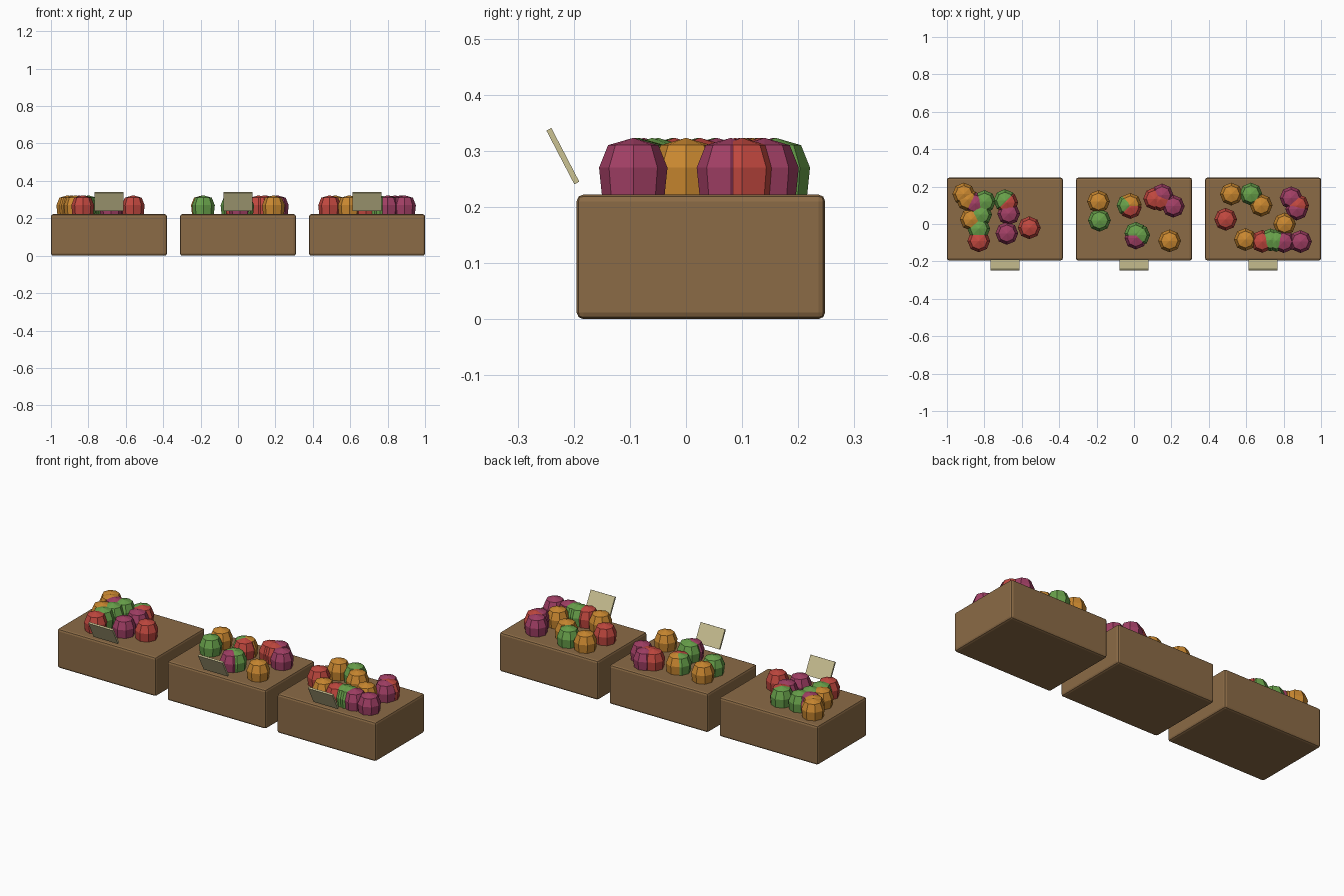
import bpy, bmesh, math

if "Cube" in bpy.data.objects:
    bpy.data.objects.remove(bpy.data.objects["Cube"])

def mat(name, rgb):
    m = bpy.data.materials.new(name)
    m.diffuse_color = (*rgb, 1)
    m.use_nodes = True
    m.node_tree.nodes["Principled BSDF"].inputs["Base Color"].default_value = m.diffuse_color
    return m

WOOD = mat("brown wood", (0.26, 0.147, 0.061))
CARD = mat("cream card", (0.60, 0.54, 0.29))
FRUIT = {
    "r": mat("red", (0.54, 0.065, 0.05)),
    "o": mat("orange", (0.60, 0.25, 0.03)),
    "g": mat("green", (0.14, 0.36, 0.07)),
    "m": mat("plum", (0.36, 0.05, 0.13)),
}

def link(name, bm, material):
    me = bpy.data.meshes.new(name)
    bmesh.ops.recalc_face_normals(bm, faces=bm.faces)
    bm.to_mesh(me)
    bm.free()
    me.materials.append(material)
    ob = bpy.data.objects.new(name, me)
    bpy.context.collection.objects.link(ob)
    return ob

def box(name, loc, size, material, bevel=0.0, rx=0.0):
    bm = bmesh.new()
    bmesh.ops.create_cube(bm, size=1)
    bmesh.ops.scale(bm, vec=size, verts=bm.verts)
    if bevel:
        bmesh.ops.bevel(bm, geom=bm.edges[:], offset=bevel, segments=2,
                        profile=0.5, affect='EDGES')
    ob = link(name, bm, material)
    ob.location = loc
    ob.rotation_euler = (rx, 0, 0)
    return ob

# Eight-sided fruit: (radius, height) rings between two poles
RINGS = [(0.042, 0.195), (0.056, 0.222), (0.061, 0.270), (0.045, 0.310)]

def fruit(name, x, y, material, n=8):
    bm = bmesh.new()
    loops = [[bm.verts.new((r * math.cos(2 * math.pi * i / n),
                            r * math.sin(2 * math.pi * i / n), z)) for i in range(n)]
             for r, z in RINGS]
    low, top = bm.verts.new((0, 0, 0.185)), bm.verts.new((0, 0, 0.323))
    for i in range(n):
        j = (i + 1) % n
        for a, b in zip(loops, loops[1:]):
            bm.faces.new((a[i], a[j], b[j], b[i]))
        bm.faces.new((low, loops[0][j], loops[0][i]))
        bm.faces.new((top, loops[-1][i], loops[-1][j]))
    link(name, bm, material).location = (x, y, 0)

# Fruit per crate: colour, x and y in hundredths, relative to the crate centre
PILES = [
    [("o", -22, 16), ("o", -20, 13), ("m", -16, 11), ("g", -11, 12), ("g", -13, 5),
     ("o", -18, 2.5), ("g", -14, -2.5), ("r", -14, -9), ("g", 0, 12.5), ("r", 1, 11.5),
     ("m", 2, 5.5), ("m", 1, -5), ("r", 13, -2)],
    [("o", -19, 12), ("g", -18.5, 2), ("r", -2, 8.8), ("g", -3.2, 10), ("o", -2, 10.5),
     ("r", 11, 13.5), ("m", 15, 15.5), ("r", 14, 13), ("m", 21, 9.5),
     ("g", 1, -5), ("m", 1, -7.5), ("g", 2.5, -6), ("o", 19, -9)],
    [("r", -20, 2.5), ("o", -17, 16), ("g", -6.5, 16), ("o", -1, 10),
     ("m", 15, 14), ("r", 18.5, 10), ("m", 18, 8), ("o", 11.5, 0),
     ("o", -9.5, -8.3), ("r", -0.5, -9.3), ("g", 4, -8.5), ("g", 7, -8.8),
     ("m", 11, -9.4), ("m", 20, -9.4)],
]

for k, pile in enumerate(PILES):
    cx = (k - 1) * 0.69
    # Crate with softened edges
    box(f"crate_{k+1}", (cx, 0.0265, 0.111), (0.62, 0.443, 0.222), WOOD, bevel=0.012)
    # Tilted price card
    box(f"price_card_{k+1}", (cx, -0.2195, 0.2905), (0.153, 0.01, 0.108), CARD, rx=0.48)
    for i, (c, x, y) in enumerate(pile):
        fruit(f"fruit_{k+1}_{i+1}", cx + x / 100, y / 100, FRUIT[c])
